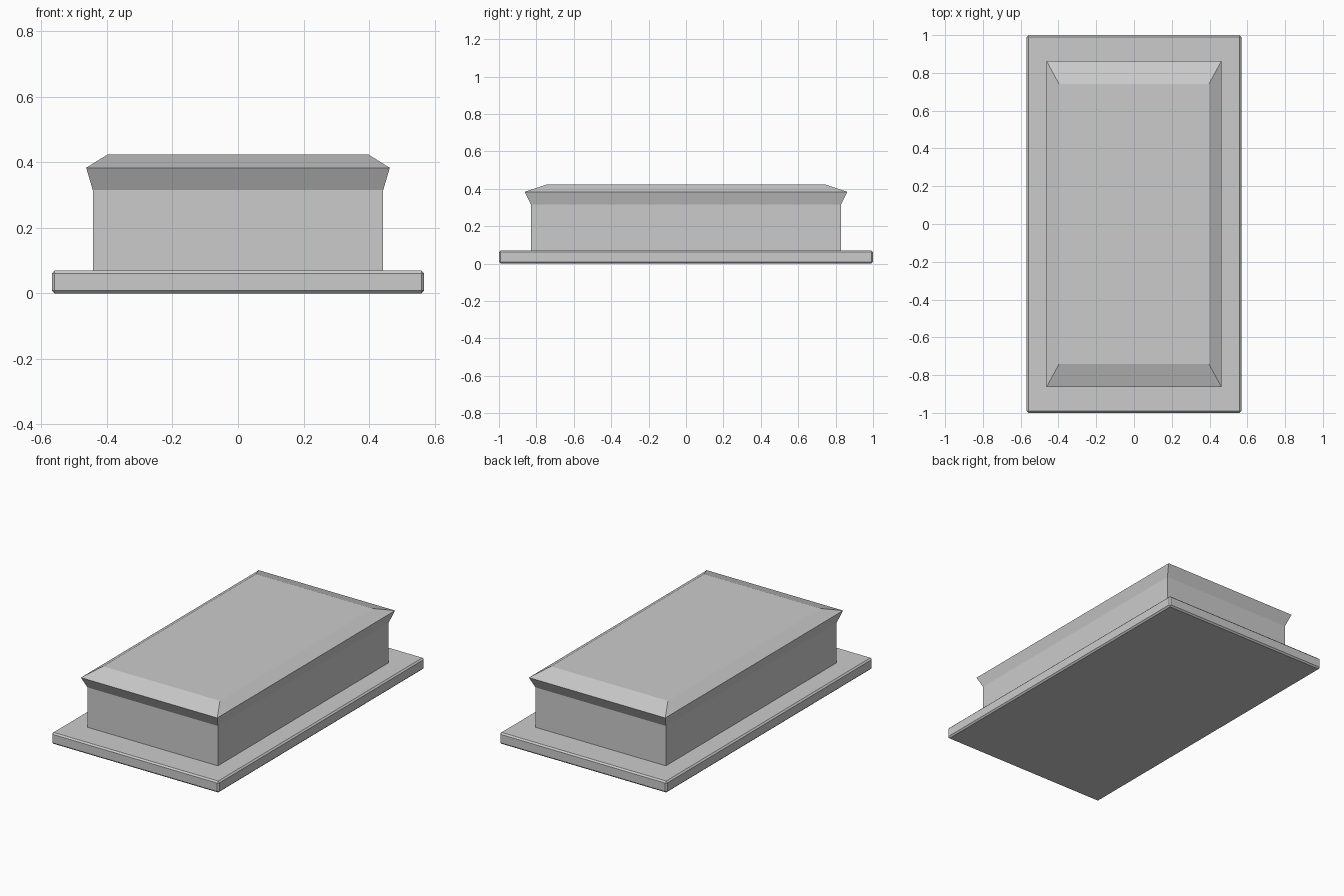
import bpy, bmesh

if "Cube" in bpy.data.objects:
    bpy.data.objects.remove(bpy.data.objects["Cube"])


def rect_loft(name, rings):
    """Closed solid through stacked rectangles given as (half_x, half_y, z)."""
    bm = bmesh.new()
    loops = [[bm.verts.new((sx * hx, sy * hy, z))
              for sx, sy in ((-1, -1), (1, -1), (1, 1), (-1, 1))]
             for hx, hy, z in rings]
    for low, high in zip(loops, loops[1:]):
        for i in range(4):
            j = (i + 1) % 4
            bm.faces.new((low[i], low[j], high[j], high[i]))
    bm.faces.new(loops[0][::-1])
    bm.faces.new(loops[-1])
    mesh = bpy.data.meshes.new(name)
    bm.to_mesh(mesh)
    bm.free()
    obj = bpy.data.objects.new(name, mesh)
    bpy.context.collection.objects.link(obj)
    return obj


# Base plate with small chamfered edges
base = rect_loft("base_plate", [(0.568, 1.0, 0.0), (0.568, 1.0, 0.07)])
bevel = base.modifiers.new("edge_chamfer", 'BEVEL')
bevel.width = 0.009
bevel.segments = 1

# Upright block with flared lip and sloped cap
rect_loft("block_with_cap", [
    (0.443, 0.828, 0.065),
    (0.443, 0.828, 0.315),
    (0.463, 0.863, 0.383),
    (0.397, 0.742, 0.424),
])
